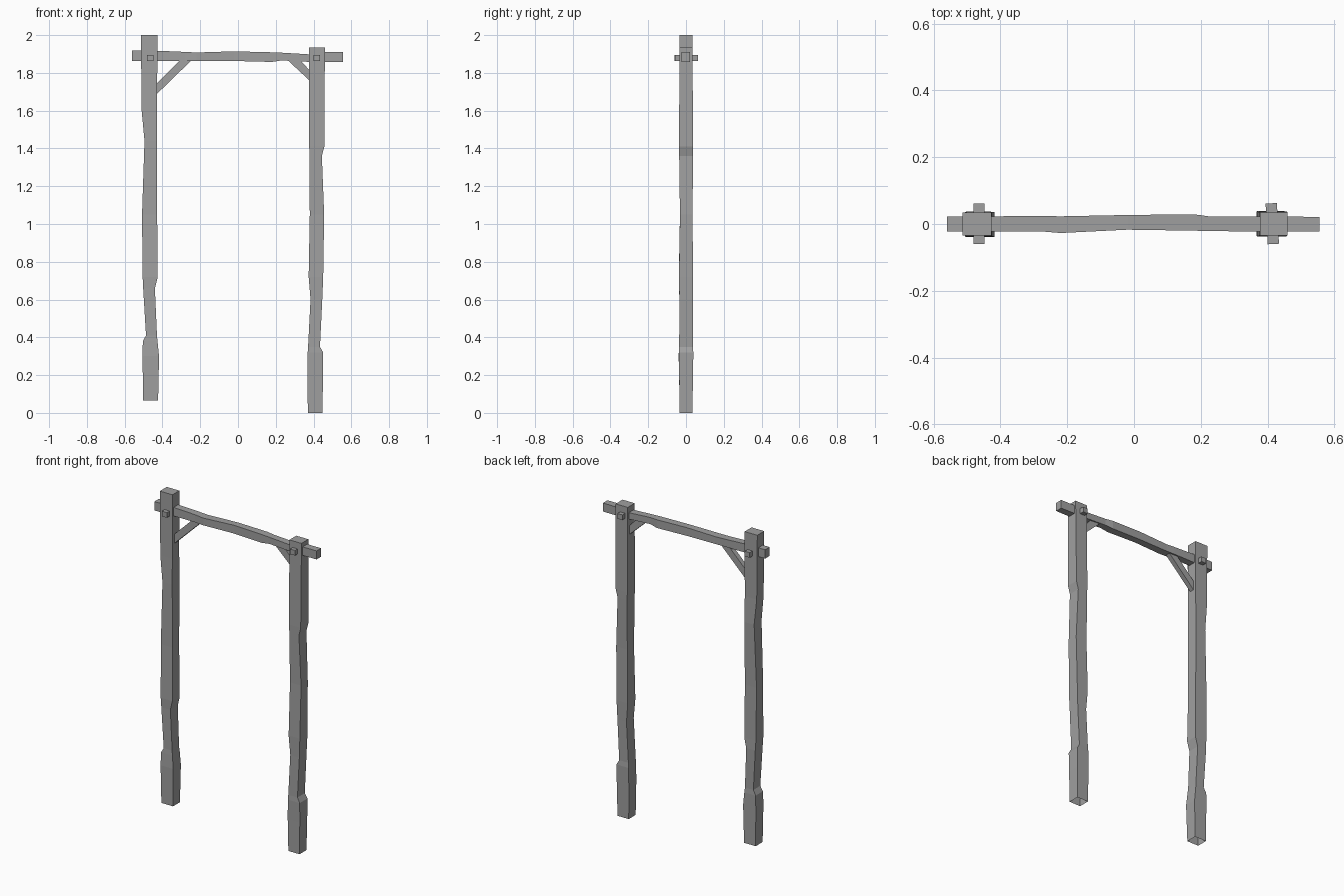
import bpy, bmesh
from mathutils import Matrix, Vector

cube = bpy.data.objects.get("Cube")
if cube:
    bpy.data.objects.remove(cube)

# One plain grey for all of the timber
wood = bpy.data.materials.new("grey_wood")
wood.use_nodes = True
GREY = (0.35, 0.35, 0.35, 1)
wood.diffuse_color = GREY
wood.node_tree.nodes["Principled BSDF"].inputs["Base Color"].default_value = GREY


def finish(name, bm):
    bmesh.ops.recalc_face_normals(bm, faces=bm.faces)
    mesh = bpy.data.meshes.new(name)
    bm.to_mesh(mesh)
    bm.free()
    mesh.materials.append(wood)
    obj = bpy.data.objects.new(name, mesh)
    bpy.context.scene.collection.objects.link(obj)
    return obj


def timber(name, sections, place, open_start=False):
    """Loft four-sided sections (along, a0, a1, b0, b1); place maps them to xyz."""
    bm = bmesh.new()
    rings = [[bm.verts.new(place(t, a, b)) for a, b in
              ((a0, b0), (a1, b0), (a1, b1), (a0, b1))]
             for t, a0, a1, b0, b1 in sections]
    for r, s in zip(rings, rings[1:]):
        for i in range(4):
            j = (i + 1) % 4
            bm.faces.new((r[i], r[j], s[j], s[i]))
    bm.faces.new(rings[-1])
    if not open_start:
        bm.faces.new(rings[0])
    return finish(name, bm)


def upright(t, a, b):
    return (a, b, t)


def lengthwise(t, a, b):
    return (t, a, b)


# Hewn posts, hollow at the foot: height, x range, y range
timber("right_post", [
    (0.065, -.503, -.423, -.034, .034),
    (0.30, -.505, -.418, -.039, .036),
    (0.38, -.504, -.426, -.036, .036),
    (0.41, -.487, -.429, -.034, .034),
    (0.66, -.502, -.440, -.036, .037),
    (0.72, -.505, -.425, -.038, .035),
    (1.05, -.508, -.428, -.032, .033),
    (1.44, -.495, -.428, -.035, .038),
    (1.60, -.510, -.428, -.034, .034),
    (2.00, -.514, -.427, -.034, .034)], upright, True)

timber("left_post", [
    (0, .370, .447, -.034, .034),
    (0.20, .367, .450, -.036, .037),
    (0.32, .369, .451, -.038, .039),
    (0.35, .371, .434, -.036, .036),
    (0.60, .384, .446, -.035, .036),
    (0.72, .374, .451, -.037, .038),
    (1.05, .380, .456, -.032, .034),
    (1.36, .378, .444, -.036, .038),
    (1.41, .377, .457, -.037, .038),
    (1.935, .377, .460, -.034, .034)], upright, True)

# Cross beam: x, y range, z range
timber("cross_beam", [
    (-.56, -.022, .022, 1.863, 1.918),
    (-.42, -.022, .023, 1.864, 1.917),
    (-.28, -.022, .024, 1.864, 1.911),
    (-.22, -.027, .023, 1.863, 1.908),
    (-.02, -.017, .027, 1.863, 1.914),
    (.18, -.020, .029, 1.858, 1.909),
    (.23, -.021, .022, 1.866, 1.907),
    (.38, -.023, .023, 1.858, 1.898),
    (.42, -.023, .023, 1.857, 1.909),
    (.556, -.023, .021, 1.857, 1.910)], lengthwise)

# Square pegs through the joints
for side, x, turn in (("right", -.464, 0), ("left", .414, .05)):
    bm = bmesh.new()
    bmesh.ops.create_cube(bm, size=1, matrix=Matrix.Translation((x, .001, 1.878))
                          @ Matrix.Rotation(turn, 4, 'Z')
                          @ Matrix.Diagonal((.034, .122, .032, 1)))
    finish(side + "_peg", bm)

# Diagonal braces, running slightly into post and beam
braces = {
    "right_brace": ((-.435, 1.683), (-.245, 1.868), (-.305, 1.868), (-.435, 1.740)),
    "left_brace": ((.390, 1.749), (.262, 1.868), (.328, 1.868), (.390, 1.802))}
for name, outline in braces.items():
    bm = bmesh.new()
    face = bm.faces.new([bm.verts.new((x, -.015, z)) for x, z in outline])
    out = bmesh.ops.extrude_face_region(bm, geom=[face])
    bmesh.ops.translate(bm, vec=Vector((0, .03, 0)),
                        verts=[v for v in out["geom"] if isinstance(v, bmesh.types.BMVert)])
    finish(name, bm)
